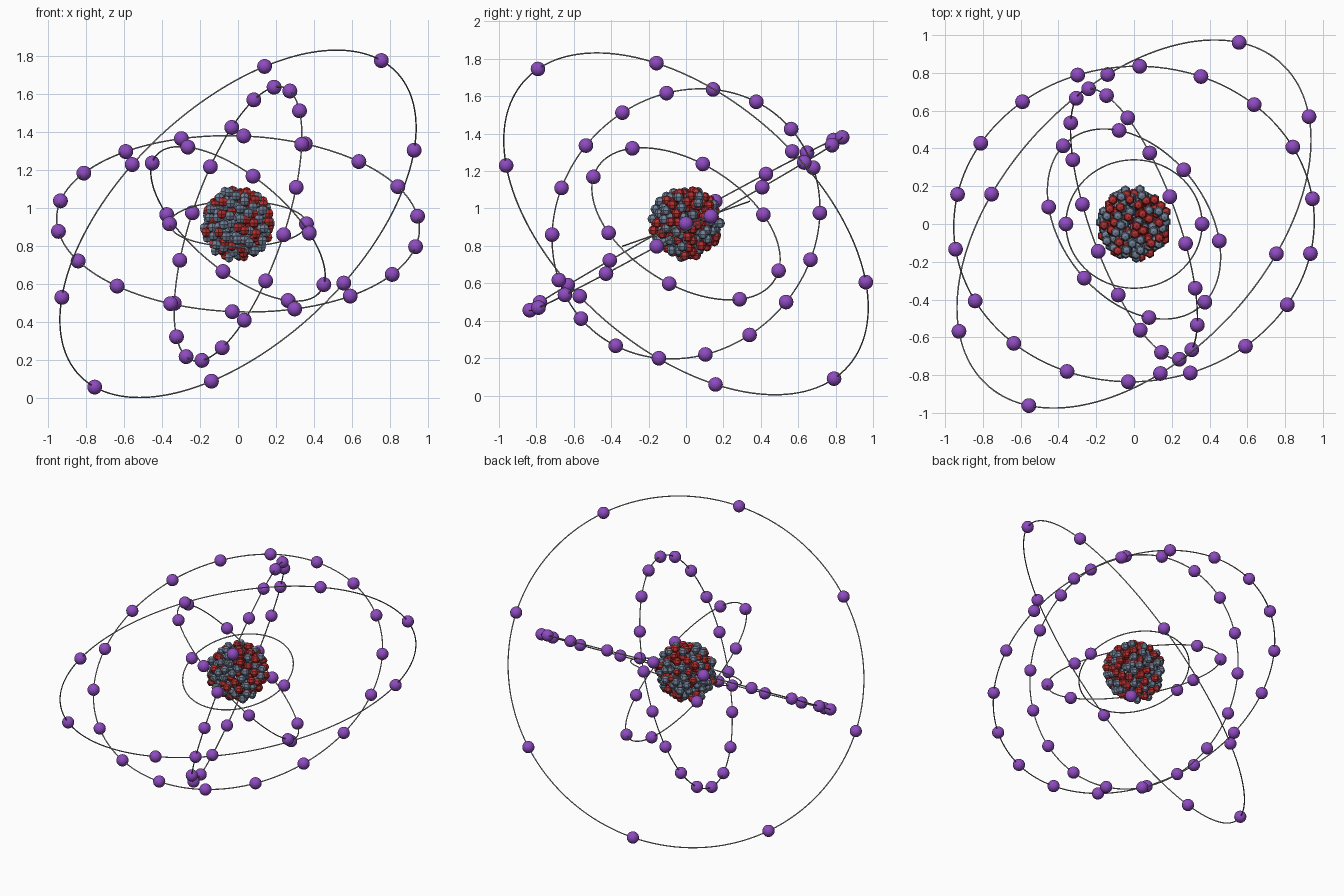
import bpy, bmesh, math, random
from mathutils import Vector, Matrix

if "Cube" in bpy.data.objects:
    bpy.data.objects.remove(bpy.data.objects["Cube"])

random.seed(4)
CENTER = Vector((0, 0, 0.918))
ELECTRON_R, NUCLEON_R, WIRE_R = 0.039, 0.027, 0.0038


def material(name, rgb):
    m = bpy.data.materials.new(name)
    m.diffuse_color = (*rgb, 1)
    m.use_nodes = True
    m.node_tree.nodes["Principled BSDF"].inputs["Base Color"].default_value = m.diffuse_color
    return m


PURPLE = material("electron purple", (0.27, 0.07, 0.52))
RED = material("proton red", (0.48, 0.03, 0.03))
SLATE = material("neutron slate", (0.17, 0.225, 0.32))
GREY = material("orbit grey", (0.36, 0.36, 0.36))


def finish(bm, name, mats, smooth):
    mesh = bpy.data.meshes.new(name)
    for f in bm.faces:
        f.smooth = smooth
    bm.to_mesh(mesh)
    bm.free()
    for m in mats:
        mesh.materials.append(m)
    ob = bpy.data.objects.new(name, mesh)
    bpy.context.collection.objects.link(ob)
    return ob


def orbit(name, u, v, count):
    """Circular wire through directions u and v, with evenly spaced electrons."""
    u, v = Vector(u), Vector(v)
    radius = (u.length + v.length) / 2
    u.normalize()
    v = (v - u * v.dot(u)).normalized()
    n = u.cross(v)

    # wire ring
    bpy.ops.mesh.primitive_torus_add(major_radius=radius, minor_radius=WIRE_R,
                                     major_segments=160, minor_segments=8)
    ring = bpy.context.object
    ring.name = name + "_orbit"
    rot = Matrix((u, v, n)).transposed().to_4x4()
    ring.matrix_world = Matrix.Translation(CENTER) @ rot
    ring.data.materials.append(GREY)
    ring.data.shade_smooth()

    # electrons, the first one on u
    bm = bmesh.new()
    for k in range(count):
        a = 2 * math.pi * k / count
        p = CENTER + radius * (math.cos(a) * u + math.sin(a) * v)
        bmesh.ops.create_uvsphere(bm, u_segments=24, v_segments=14, radius=ELECTRON_R,
                                  matrix=Matrix.Translation(p))
    finish(bm, name + "_electrons", [PURPLE], True)


orbit("first", (0.36, 0, 0), (0, 0.34, 0.12), 2)
orbit("second", (-0.452, 0.09, 0.32), (0.08, -0.495, 0.25), 8)
orbit("third", (0.19, 0.145, 0.72), (0.277, -0.70, 0.0685), 18)
orbit("fourth", (0.03, 0.835, 0.462), (0.954, -0.01, -0.04), 18)
orbit("fifth", (0.755, -0.158, 0.86), (0.557, 0.96, -0.31), 8)


def nucleon_shell(bm, count, radius, jitter):
    """Small faceted balls spread evenly over a sphere, randomly red or slate."""
    for k in range(count):
        z = 1 - (2 * k + 1) / count
        a = k * math.pi * (3 - math.sqrt(5))
        s = math.sqrt(1 - z * z)
        p = Vector((s * math.cos(a), s * math.sin(a), z))
        p += Vector([random.uniform(-0.08, 0.08) for _ in range(3)])
        p = p.normalized() * (radius + random.uniform(-jitter, jitter))
        ball = bmesh.ops.create_uvsphere(bm, u_segments=6, v_segments=4, radius=NUCLEON_R,
                                         matrix=Matrix.Translation(CENTER + p))
        index = 0 if random.random() < 0.4 else 1
        for f in {f for vert in ball["verts"] for f in vert.link_faces}:
            f.material_index = index


# nucleus: a rough outer layer, and inner layers that fill the gaps
bm = bmesh.new()
nucleon_shell(bm, 125, 0.173, 0.014)
nucleon_shell(bm, 100, 0.142, 0.008)
nucleon_shell(bm, 50, 0.105, 0.005)
finish(bm, "nucleus", [RED, SLATE], False)
